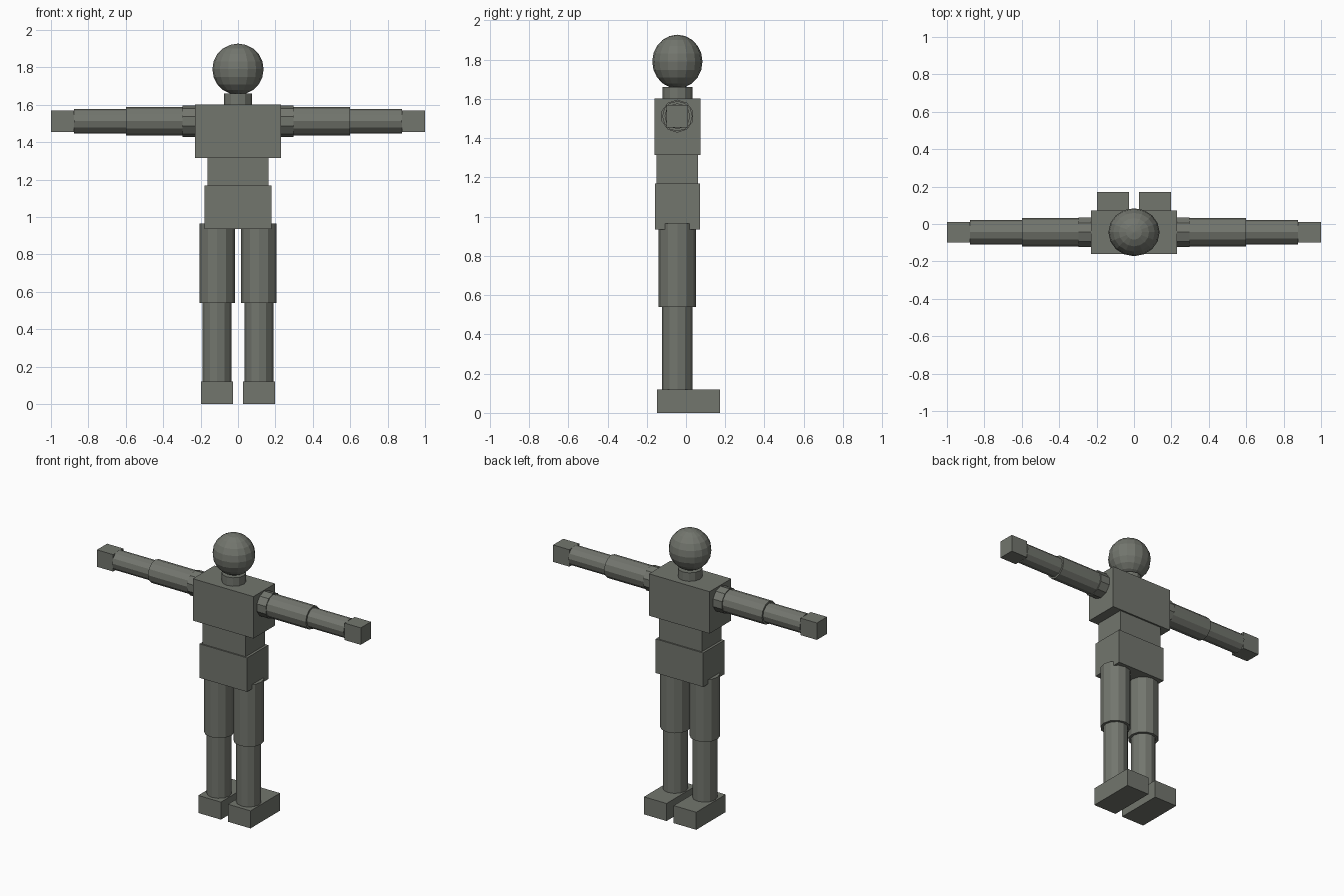
import bpy
from math import pi

if "Cube" in bpy.data.objects:
    bpy.data.objects.remove(bpy.data.objects["Cube"])

CY = -0.044      # depth of the body axis
ARM_Z = 1.512    # height of the arm axis

mat = bpy.data.materials.new("olive_grey")
mat.diffuse_color = (0.17, 0.18, 0.155, 1)
mat.use_nodes = True
mat.node_tree.nodes["Principled BSDF"].inputs["Base Color"].default_value = mat.diffuse_color


def finish(name):
    ob = bpy.context.object
    ob.name = name
    ob.data.materials.append(mat)
    return ob


def box(name, x, y, z):
    """Box from (min, max) pairs."""
    bpy.ops.mesh.primitive_cube_add(
        size=1, location=[(a + b) / 2 for a, b in (x, y, z)])
    ob = finish(name)
    ob.scale = [b - a for a, b in (x, y, z)]


def post(name, x, r, z0, z1):
    """Upright 12-sided cylinder with corners on the x axis."""
    bpy.ops.mesh.primitive_cylinder_add(
        vertices=12, radius=r, depth=z1 - z0, location=(x, CY, (z0 + z1) / 2))
    finish(name)


def bar(name, s, x0, x1, r, sides=12):
    """Cylinder lying along x on side s."""
    bpy.ops.mesh.primitive_cylinder_add(
        vertices=sides, radius=r, depth=x1 - x0,
        location=(s * (x0 + x1) / 2, CY, ARM_Z), rotation=(pi / 2, 0, pi / 2))
    finish(name)


def depth(h):
    return (CY - h, CY + h)


# Trunk
box("chest", (-0.23, 0.23), depth(0.117), (1.315, 1.602))
box("abdomen", (-0.163, 0.163), depth(0.106), (1.168, 1.315))
box("pelvis", (-0.18, 0.18), depth(0.115), (0.935, 1.168))

# Neck and head
post("neck", 0, 0.076, 1.602, 1.66)
bpy.ops.mesh.primitive_uv_sphere_add(
    segments=16, ring_count=10, radius=1, location=(0, CY, 1.79))
finish("head").scale = (0.137, 0.128, 0.137)

# Limbs, mirrored
for s, side in ((-1, "left"), (1, "right")):
    bar(side + "_shoulder", s, 0.2, 0.298, 0.084, 10)
    bar(side + "_upper_arm", s, 0.25, 0.598, 0.077)
    bar(side + "_forearm", s, 0.59, 0.877, 0.065)
    box(side + "_hand", sorted((s * 0.877, s)), depth(0.055),
        (ARM_Z - 0.058, ARM_Z + 0.058))
    post(side + "_thigh", s * 0.112, 0.095, 0.54, 0.965)
    post(side + "_shin", s * 0.112, 0.078, 0.12, 0.55)
    box(side + "_foot", sorted((s * 0.027, s * 0.198)), (-0.147, 0.172), (0, 0.12))
